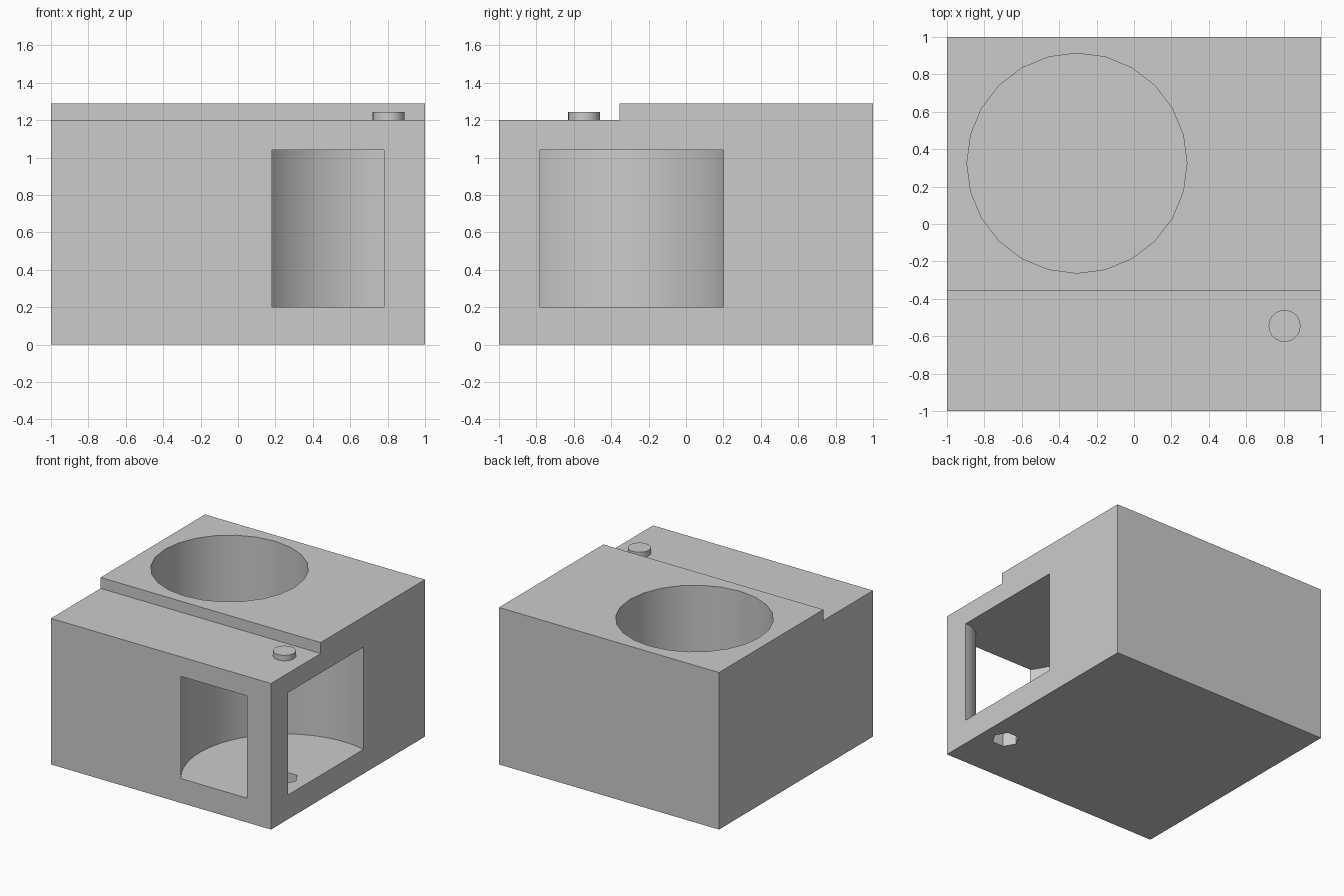
import bpy
import bmesh
from math import radians
from mathutils import Matrix, Vector

cube = bpy.data.objects.get("Cube")
if cube:
    bpy.data.objects.remove(cube, do_unlink=True)

FLOOR, CEILING, DECK, TOP = 0.2, 1.04, 1.2, 1.29
STEP_Y = -0.355
AXIS = (0.805, -0.545)

grey = bpy.data.materials.new("plain_grey")
grey.use_nodes = True
grey.diffuse_color = (0.6, 0.6, 0.6, 1)
grey.node_tree.nodes["Principled BSDF"].inputs["Base Color"].default_value = (0.6, 0.6, 0.6, 1)


def make_object(name, bm):
    bmesh.ops.recalc_face_normals(bm, faces=bm.faces)
    mesh = bpy.data.meshes.new(name)
    bm.to_mesh(mesh)
    bm.free()
    mesh.materials.append(grey)
    obj = bpy.data.objects.new(name, mesh)
    bpy.context.collection.objects.link(obj)
    return obj


def cylinder(name, centre, radius, low, high, sides, turn=0):
    bm = bmesh.new()
    place = Matrix.Translation((*centre, (low + high) / 2)) @ Matrix.Rotation(radians(turn), 4, "Z")
    bmesh.ops.create_cone(bm, cap_ends=True, segments=sides, radius1=radius,
                          radius2=radius, depth=high - low, matrix=place)
    return make_object(name, bm)


def cut(target, cutter):
    cutter.hide_render = True
    mod = target.modifiers.new("cut", "BOOLEAN")
    mod.operation = "DIFFERENCE"
    mod.solver = "EXACT"
    mod.object = cutter
    bpy.context.view_layer.objects.active = target
    bpy.ops.object.modifier_apply(modifier=mod.name)
    bpy.data.objects.remove(cutter, do_unlink=True)


def smooth(obj):
    bpy.ops.object.select_all(action="DESELECT")
    obj.select_set(True)
    bpy.context.view_layer.objects.active = obj
    bpy.ops.object.shade_smooth_by_angle(angle=radians(30))


# Housing: stepped side profile pushed across the width
bm = bmesh.new()
profile = [(-1, 0), (1, 0), (1, TOP), (STEP_Y, TOP), (STEP_Y, DECK), (-1, DECK)]
side = bm.faces.new([bm.verts.new((-1, y, z)) for y, z in profile])
swept = bmesh.ops.extrude_face_region(bm, geom=[side])["geom"]
bmesh.ops.translate(bm, vec=Vector((2, 0, 0)),
                    verts=[v for v in swept if isinstance(v, bmesh.types.BMVert)])
housing = make_object("housing", bm)

# Round corner chamber, leaving a quarter-round post at the corner
chamber = cylinder("chamber_cutter", AXIS, 0.772, FLOOR, CEILING, 64)
cut(chamber, cylinder("corner_post_cutter", (1, -1), 0.22, 0.1, 1.15, 32))
cut(housing, chamber)

# Deep round well in the raised top
cut(housing, cylinder("well_cutter", (-0.305, 0.325), 0.588, FLOOR, 1.5, 24))

# Hexagonal shaft hole through the chamber floor
cut(housing, cylinder("shaft_hole_cutter", AXIS, 0.103, -0.1, 0.3, 6, turn=30))
smooth(housing)

# Round button on the lower deck, above the shaft hole
button = cylinder("button", AXIS, 0.085, DECK - 0.02, 1.245, 32)
smooth(button)
